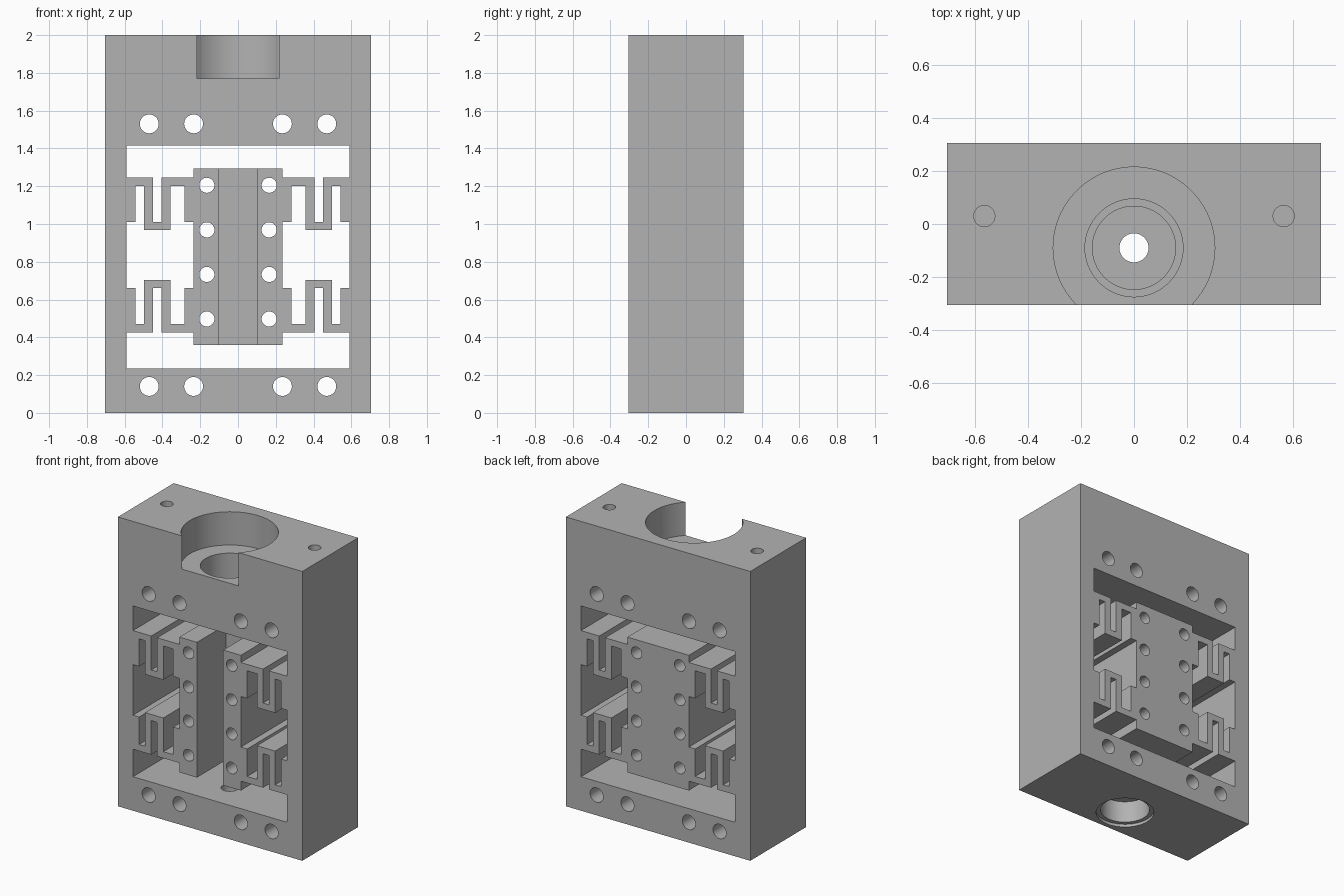
import bpy
import math

if "Cube" in bpy.data.objects:
    bpy.data.objects.remove(bpy.data.objects["Cube"], do_unlink=True)

metal = bpy.data.materials.new("machined grey")
metal.use_nodes = True
GREY = (0.45, 0.45, 0.45, 1)
metal.diffuse_color = GREY
metal.node_tree.nodes["Principled BSDF"].inputs["Base Color"].default_value = GREY

FRONT, BACK = -0.305, 0.305
BORE_Y = -0.09
MID_Z = 0.835


def box(name, x0, x1, y0, y1, z0, z1):
    bpy.ops.mesh.primitive_cube_add(
        size=1, location=((x0 + x1) / 2, (y0 + y1) / 2, (z0 + z1) / 2))
    ob = bpy.context.object
    ob.name = name
    ob.scale = (x1 - x0, y1 - y0, z1 - z0)
    bpy.ops.object.transform_apply(location=True, rotation=False, scale=True)
    ob.data.materials.append(metal)
    return ob


def upright(x, y, r, z0, z1, sides=64):
    bpy.ops.mesh.primitive_cylinder_add(
        vertices=sides, radius=r, depth=z1 - z0, location=(x, y, (z0 + z1) / 2))
    return bpy.context.object


def cross_hole(x, z, r):
    bpy.ops.mesh.primitive_cylinder_add(
        vertices=32, radius=r, depth=1, location=(x, 0, z),
        rotation=(math.pi / 2, 0, 0))
    return bpy.context.object


def cut(target, cutters):
    for c in cutters:
        c.hide_render = True
        mod = target.modifiers.new("cut", "BOOLEAN")
        mod.operation = "DIFFERENCE"
        mod.solver = "EXACT"
        mod.object = c
        bpy.context.view_layer.objects.active = target
        bpy.ops.object.modifier_apply(modifier=mod.name)
        bpy.data.objects.remove(c, do_unlink=True)
    bpy.ops.object.select_all(action="DESELECT")
    target.select_set(True)
    bpy.context.view_layer.objects.active = target
    bpy.ops.object.shade_smooth_by_angle(angle=math.radians(30))


# Outer frame with its window
frame = box("frame", -0.705, 0.705, FRONT, BACK, 0, 2)
cutters = [box("window_cutter", -0.59, 0.59, -0.5, 0.5, 0.235, 1.415)]

# Open motor pocket, stepped bearing seat and shaft hole
cutters += [upright(0, BORE_Y, 0.305, 1.77, 2.1, 96),
            upright(0, BORE_Y, 0.185, 1.55, 1.9),
            upright(0, BORE_Y, 0.157, 1.5, 1.8),
            upright(0, BORE_Y, 0.055, 1.3, 1.7, 32)]

# Lower bearing seat with shallow lip and shaft hole
cutters += [upright(0, BORE_Y, 0.185, -0.1, 0.02),
            upright(0, BORE_Y, 0.157, -0.15, 0.17),
            upright(0, BORE_Y, 0.055, -0.2, 0.3, 32)]

# Screw holes
for side in (-1, 1):
    cutters.append(upright(side * 0.565, 0.03, 0.04, 1.7, 2.1, 32))
    for x in (0.235, 0.47):
        for z in (0.14, 1.53):
            cutters.append(cross_hole(side * x, z, 0.05))
cut(frame, cutters)

# Floating stage with a shaft groove and two columns of holes
stage = box("stage", -0.235, 0.235, FRONT, BACK, 0.36, 1.295)
cutters = [box("groove_cutter", -0.1, 0.1, -0.5, 0.01, 0.2, 1.5)]
for x in (-0.165, 0.165):
    for i in range(4):
        cutters.append(cross_hole(x, 0.497 + i * 0.236, 0.04))
cut(stage, cutters)

# Folded flexure outline, as (x, height above the middle)
FOLD = [(0.59, 0.41), (0.45, 0.41), (0.45, 0.175), (0.405, 0.175),
        (0.405, 0.41), (0.235, 0.41), (0.235, 0.175), (0.283, 0.175),
        (0.283, 0.365), (0.358, 0.365), (0.358, 0.132), (0.498, 0.132),
        (0.498, 0.365), (0.543, 0.365), (0.543, 0.175), (0.59, 0.175)]


def flexure(name, sx, sz):
    n = len(FOLD)
    verts = [(sx * x, y, MID_Z + sz * h) for y in (FRONT, BACK) for x, h in FOLD]
    faces = [tuple(range(n)), tuple(range(2 * n - 1, n - 1, -1))]
    faces += [(i, i + n, (i + 1) % n + n, (i + 1) % n) for i in range(n)]
    if sx * sz > 0:
        faces = [f[::-1] for f in faces]
    mesh = bpy.data.meshes.new(name)
    mesh.from_pydata(verts, [], faces)
    mesh.materials.append(metal)
    ob = bpy.data.objects.new(name, mesh)
    bpy.context.collection.objects.link(ob)
    # Consistent outward faces
    bpy.ops.object.select_all(action="DESELECT")
    ob.select_set(True)
    bpy.context.view_layer.objects.active = ob
    bpy.ops.object.mode_set(mode="EDIT")
    bpy.ops.mesh.select_all(action="SELECT")
    bpy.ops.mesh.normals_make_consistent(inside=False)
    bpy.ops.object.mode_set(mode="OBJECT")


for sx, lr in ((1, "left"), (-1, "right")):
    for sz, tb in ((1, "upper"), (-1, "lower")):
        flexure(f"{tb}_{lr}_flexure", sx, sz)
